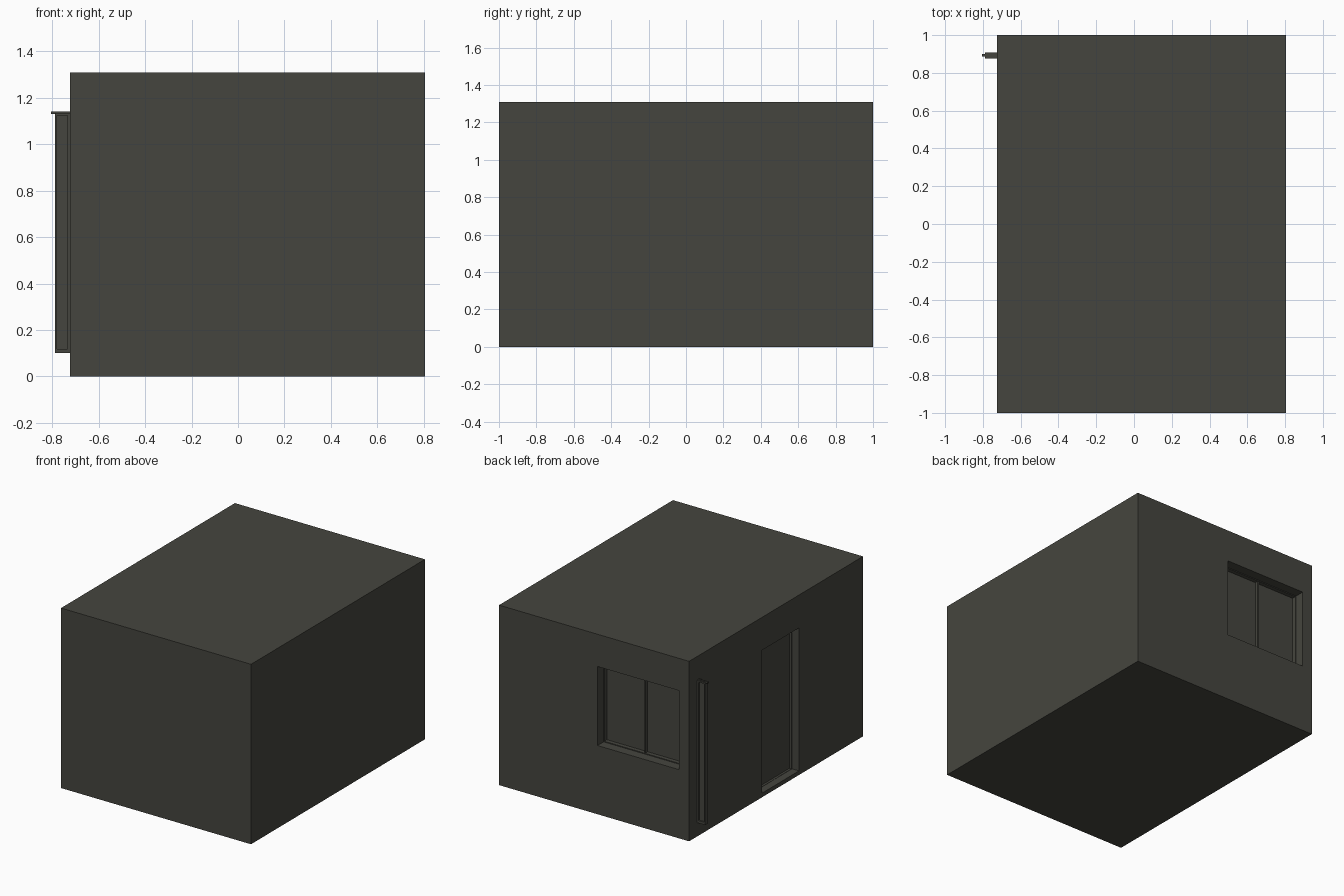
import bpy

cube = bpy.data.objects.get("Cube")
if cube:
    bpy.data.objects.remove(cube, do_unlink=True)

# One dark olive grey for everything
grey = bpy.data.materials.new("dark olive grey")
grey.use_nodes = True
colour = (0.06, 0.06, 0.049, 1)
grey.diffuse_color = colour
grey.node_tree.nodes["Principled BSDF"].inputs["Base Color"].default_value = colour


def box(name, x, y, z):
    """Box spanning the given (low, high) ranges."""
    bpy.ops.mesh.primitive_cube_add(size=1)
    ob = bpy.context.object
    ob.name = name
    ob.location = [(a + b) / 2 for a, b in (x, y, z)]
    ob.scale = [b - a for a, b in (x, y, z)]
    bpy.ops.object.transform_apply(location=True, rotation=False, scale=True)
    ob.data.materials.append(grey)
    return ob


def cut(target, x, y, z):
    """Cut a box-shaped recess out of the target."""
    cutter = box("cutter", x, y, z)
    cutter.hide_render = True
    mod = target.modifiers.new("recess", 'BOOLEAN')
    mod.operation = 'DIFFERENCE'
    mod.solver = 'EXACT'
    mod.object = cutter
    bpy.context.view_layer.objects.active = target
    bpy.ops.object.modifier_apply(modifier=mod.name)
    bpy.data.objects.remove(cutter, do_unlink=True)


WALL = -0.725   # plane of the side wall with the door
BACK = 1.0      # plane of the back wall with the window

# Main block
room = box("room_block", (WALL, 0.805), (-1, BACK), (0, 1.31))

# Door opening, then the slightly deeper door leaf inside its frame
cut(room, (WALL - 0.1, WALL + 0.056), (-0.264, 0.161), (0.03, 1.07))
cut(room, (WALL - 0.1, WALL + 0.072), (-0.258, 0.155), (0.032, 1.064))

# Window opening, then the deeper glazing inside its frame
cut(room, (-0.645, 0.012), (BACK - 0.07, BACK + 0.1), (0.5, 1.075))
cut(room, (-0.64, 0.007), (BACK - 0.1, BACK + 0.1), (0.506, 1.069))
box("window_mullion", (-0.322, -0.312), (BACK - 0.11, BACK - 0.075), (0.5, 1.075))

# Narrow panel projecting from the side wall: thin core with a raised rim
OUT, Y, LOW, HIGH = -0.788, (0.875, 0.907), 0.1, 1.135
box("panel_core", (OUT, WALL + 0.01), (0.885, 0.897), (LOW, HIGH))
box("panel_outer_rim", (OUT, OUT + 0.008), Y, (LOW, HIGH))
box("panel_inner_rim", (WALL - 0.01, WALL + 0.01), Y, (LOW, HIGH))
box("panel_bottom_rim", (OUT, WALL), Y, (LOW, LOW + 0.018))
box("panel_top_rim", (OUT, WALL), Y, (HIGH - 0.01, HIGH))
box("panel_top_tab", (-0.805, WALL), (0.888, 0.9), (1.13, 1.142))
